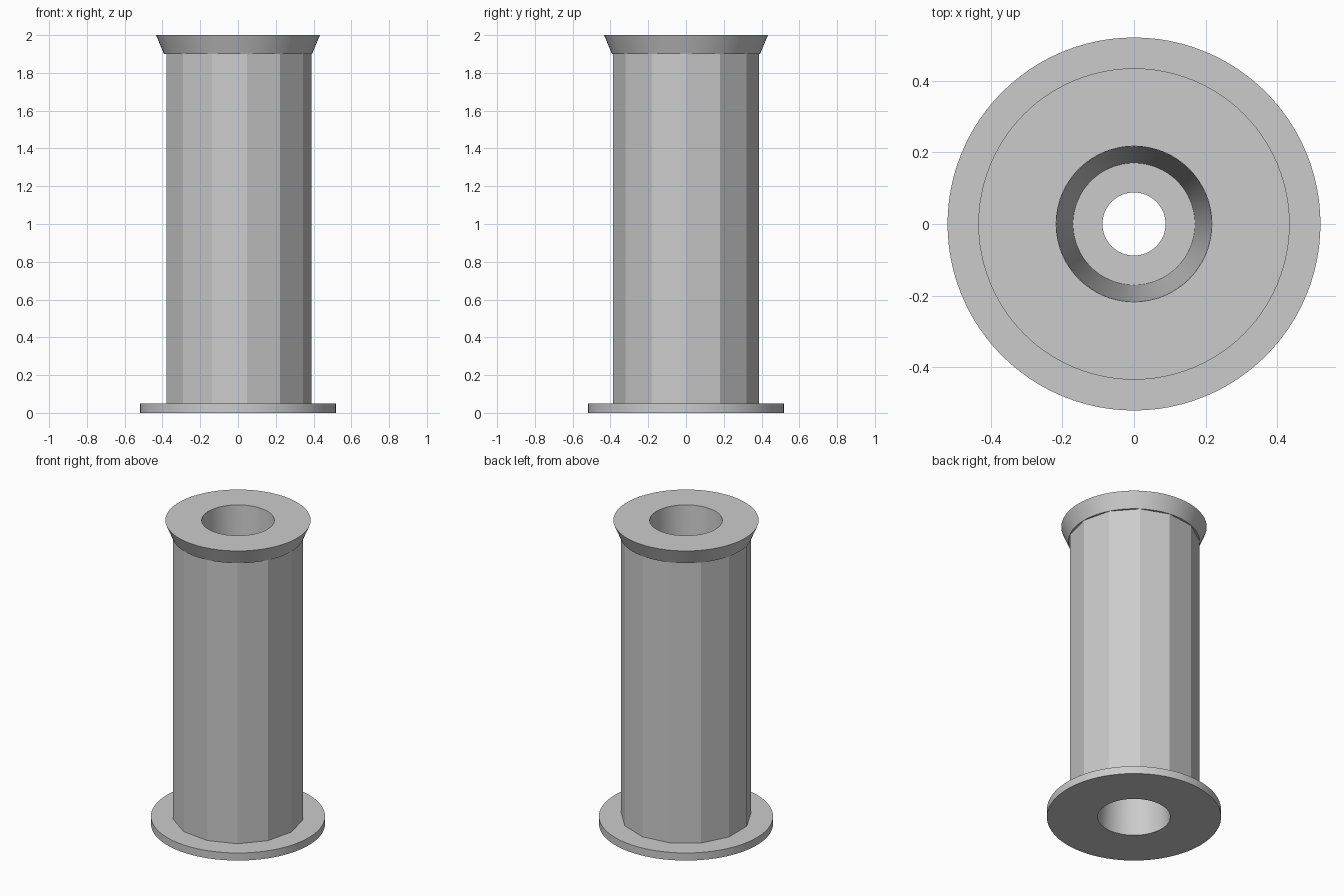
import bpy
import math

cube = bpy.data.objects.get("Cube")
if cube:
    bpy.data.objects.remove(cube, do_unlink=True)

grey = bpy.data.materials.new("light grey")
grey.use_nodes = True
grey.diffuse_color = (0.6, 0.6, 0.6, 1)
grey.node_tree.nodes["Principled BSDF"].inputs["Base Color"].default_value = grey.diffuse_color


def lathe(name, profile, sides, smooth=True):
    """Turn an (r, z) profile, ordered so faces point outward, around z."""
    n = len(profile)
    verts = [(r * math.cos(math.tau * i / sides), r * math.sin(math.tau * i / sides), z)
             for i in range(sides) for r, z in profile]
    faces = []
    for i in range(sides):
        a, b = i * n, (i + 1) % sides * n
        faces += [(a + k, b + k, b + k + 1, a + k + 1) for k in range(n - 1)]
    mesh = bpy.data.meshes.new(name)
    mesh.from_pydata(verts, [], faces)
    mesh.materials.append(grey)
    obj = bpy.data.objects.new(name, mesh)
    bpy.context.collection.objects.link(obj)
    if smooth:
        bpy.ops.object.select_all(action="DESELECT")
        obj.select_set(True)
        bpy.context.view_layer.objects.active = obj
        bpy.ops.object.shade_smooth_by_angle(angle=math.radians(20))
    return obj


BORE, NECK, HOLE = 0.217, 0.17, 0.088

# Flat disc at the foot
lathe("base_flange", [(BORE, 0), (0.52, 0), (0.52, 0.05), (0.36, 0.05)], 96)

# Faceted barrel
lathe("barrel", [(0.39, 0.05), (0.39, 1.91)], 13, smooth=False)

# Flared collar at the top
lathe("top_flange", [(0.36, 1.9), (0.392, 1.9), (0.434, 2), (BORE, 2)], 96)

# Tapered bores from both ends, joined by a narrow spindle hole
lathe("bore", [(BORE, 2), (NECK, 1.15), (HOLE, 1.15),
               (HOLE, 0.85), (NECK, 0.85), (BORE, 0)], 64)
